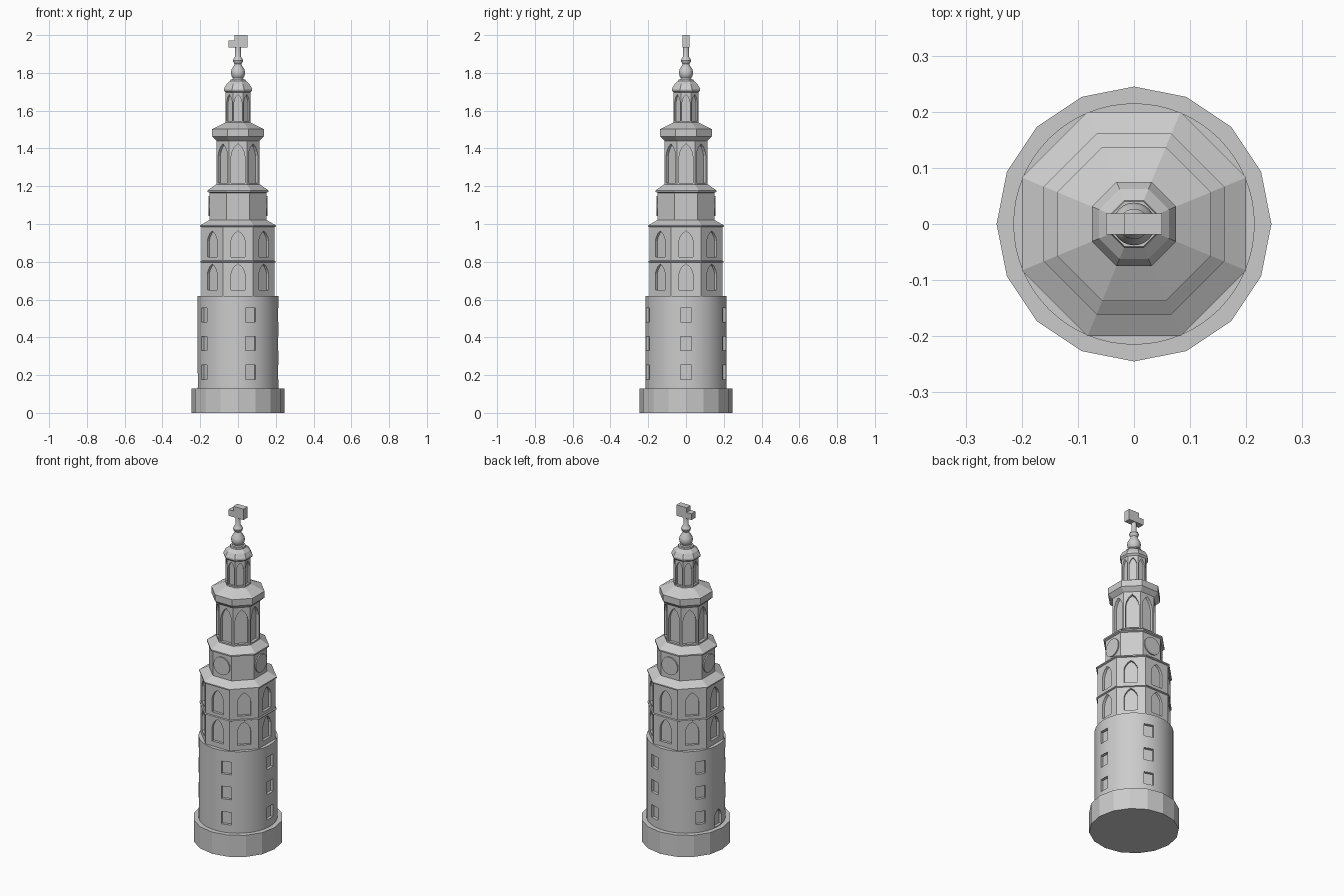
import bpy, bmesh, math
from mathutils import Matrix

if "Cube" in bpy.data.objects:
    bpy.data.objects.remove(bpy.data.objects["Cube"])

OCT = math.cos(math.pi / 8)


def make_object(name, bm, smooth=False):
    bmesh.ops.recalc_face_normals(bm, faces=bm.faces[:])
    mesh = bpy.data.meshes.new(name)
    bm.to_mesh(mesh)
    bm.free()
    ob = bpy.data.objects.new(name, mesh)
    bpy.context.collection.objects.link(ob)
    if smooth:
        select(ob)
        bpy.ops.object.shade_smooth_by_angle(angle=math.radians(35))
    return ob


def select(ob):
    bpy.ops.object.select_all(action='DESELECT')
    ob.select_set(True)
    bpy.context.view_layer.objects.active = ob


def turned(name, profile, sides, smooth=False):
    """Closed stack of rings; an 8-sided profile gives flat-to-centre distances."""
    bm = bmesh.new()
    octagon = sides == 8
    rings = []
    for r, z in profile:
        r = r / OCT if octagon else r
        off = 0.5 if octagon else 0
        rings.append([bm.verts.new((r * math.cos(2 * math.pi * (i + off) / sides),
                                    r * math.sin(2 * math.pi * (i + off) / sides), z))
                      for i in range(sides)])
    for a, b in zip(rings, rings[1:]):
        for i in range(sides):
            j = (i + 1) % sides
            bm.faces.new((a[i], a[j], b[j], b[i]))
    bm.faces.new(rings[0])
    bm.faces.new(rings[-1])
    return make_object(name, bm, smooth)


def arch(w, z0, spring, top):
    h = top - spring
    right = [(w, z0), (w, spring), (0.85 * w, spring + 0.35 * h), (0.5 * w, spring + 0.73 * h)]
    return right + [(0, top)] + [(-u, z) for u, z in reversed(right)]


def rect(w, z0, z1):
    return [(w, z0), (w, z1), (-w, z1), (-w, z0)]


def carve(ob, openings, r_in, r_out):
    """Recess outlines (angle, points) into the wall between r_in and r_out."""
    bm = bmesh.new()
    for angle, pts in openings:
        rot = Matrix.Rotation(math.radians(angle), 3, 'Z')
        a = [bm.verts.new((r_in, u, z)) for u, z in pts]
        b = [bm.verts.new((r_out, u, z)) for u, z in pts]
        bm.faces.new(a)
        bm.faces.new(b)
        for i in range(len(pts)):
            j = (i + 1) % len(pts)
            bm.faces.new((a[i], a[j], b[j], b[i]))
        for v in a + b:
            v.co = rot @ v.co
    cutter = make_object("recess_cutter", bm)
    cutter.hide_render = True
    mod = ob.modifiers.new("recesses", 'BOOLEAN')
    mod.operation, mod.solver, mod.object = 'DIFFERENCE', 'EXACT', cutter
    select(ob)
    bpy.ops.object.modifier_apply(modifier=mod.name)
    bpy.data.objects.remove(cutter)


def box(name, x0, x1, y, z0, z1):
    bm = bmesh.new()
    bmesh.ops.create_cube(bm, size=1)
    for v in bm.verts:
        v.co = ((x0 + x1) / 2 + v.co.x * (x1 - x0), v.co.y * 2 * y, (z0 + z1) / 2 + v.co.z * (z1 - z0))
    return make_object(name, bm)


facets = [45 * i for i in range(8)]

# Plinth and round shaft with small windows and a door
turned("plinth", [(0.245, 0), (0.245, 0.13)], 16)
shaft = turned("round_shaft", [(0.215, 0.13), (0.215, 0.62)], 64, smooth=True)
openings = [(a, rect(0.028, z, z + 0.075)) for a in (0, 72, 147, -147, -72) for z in (0.178, 0.33, 0.48)]
openings.append((180, arch(0.033, 0.135, 0.19, 0.235)))
carve(shaft, openings, 0.198, 0.25)

# Two octagonal storeys with pointed windows
storeys = turned("octagon_storeys", [(0.193, 0.62), (0.193, 0.795), (0.199, 0.798), (0.199, 0.803),
                                     (0.193, 0.806), (0.193, 0.983), (0.2, 0.986), (0.2, 0.993),
                                     (0.153, 1.02)], 8)
carve(storeys, [(a, arch(0.037, z, z + 0.085, z + 0.138)) for a in facets for z in (0.65, 0.825)], 0.178, 0.25)

# Clock storey with its sloped roof and four dials
turned("clock_storey", [(0.15, 1.02), (0.15, 1.165), (0.161, 1.17), (0.161, 1.178), (0.115, 1.21)], 8)
for i in range(4):
    bm = bmesh.new()
    rot = Matrix.Rotation(i * math.pi / 2, 4, 'Z')
    bmesh.ops.create_cone(bm, cap_ends=True, segments=32, radius1=0.053, radius2=0.053, depth=0.014,
                          matrix=rot @ Matrix.Translation((0.15, 0, 1.095)) @ Matrix.Rotation(math.pi / 2, 4, 'Y'))
    make_object("clock_dial", bm)

# Belfry with tall openings and a heavy cornice
belfry = turned("belfry", [(0.113, 1.21), (0.113, 1.44), (0.137, 1.463), (0.137, 1.502), (0.066, 1.537)], 8)
carve(belfry, [(a, arch(0.036, 1.218, 1.36, 1.425)) for a in facets], 0.096, 0.2)

# Lantern and cap
lantern = turned("lantern", [(0.065, 1.537), (0.065, 1.695), (0.075, 1.705), (0.075, 1.715),
                             (0.062, 1.74), (0.042, 1.757), (0.04, 1.765)], 8)
carve(lantern, [(a, arch(0.02, 1.546, 1.645, 1.685)) for a in facets], 0.054, 0.12)

# Turned finial
turned("finial", [(0.03, 1.765), (0.027, 1.773), (0.034, 1.783), (0.038, 1.8), (0.034, 1.818),
                  (0.021, 1.838), (0.018, 1.848), (0.025, 1.857), (0.027, 1.866), (0.022, 1.877),
                  (0.015, 1.887), (0.015, 1.937)], 24, smooth=True)

# Vane
box("vane_plate", -0.018, 0.05, 0.019, 1.935, 2.0)
box("vane_pointer", -0.05, -0.018, 0.019, 1.935, 1.972)
